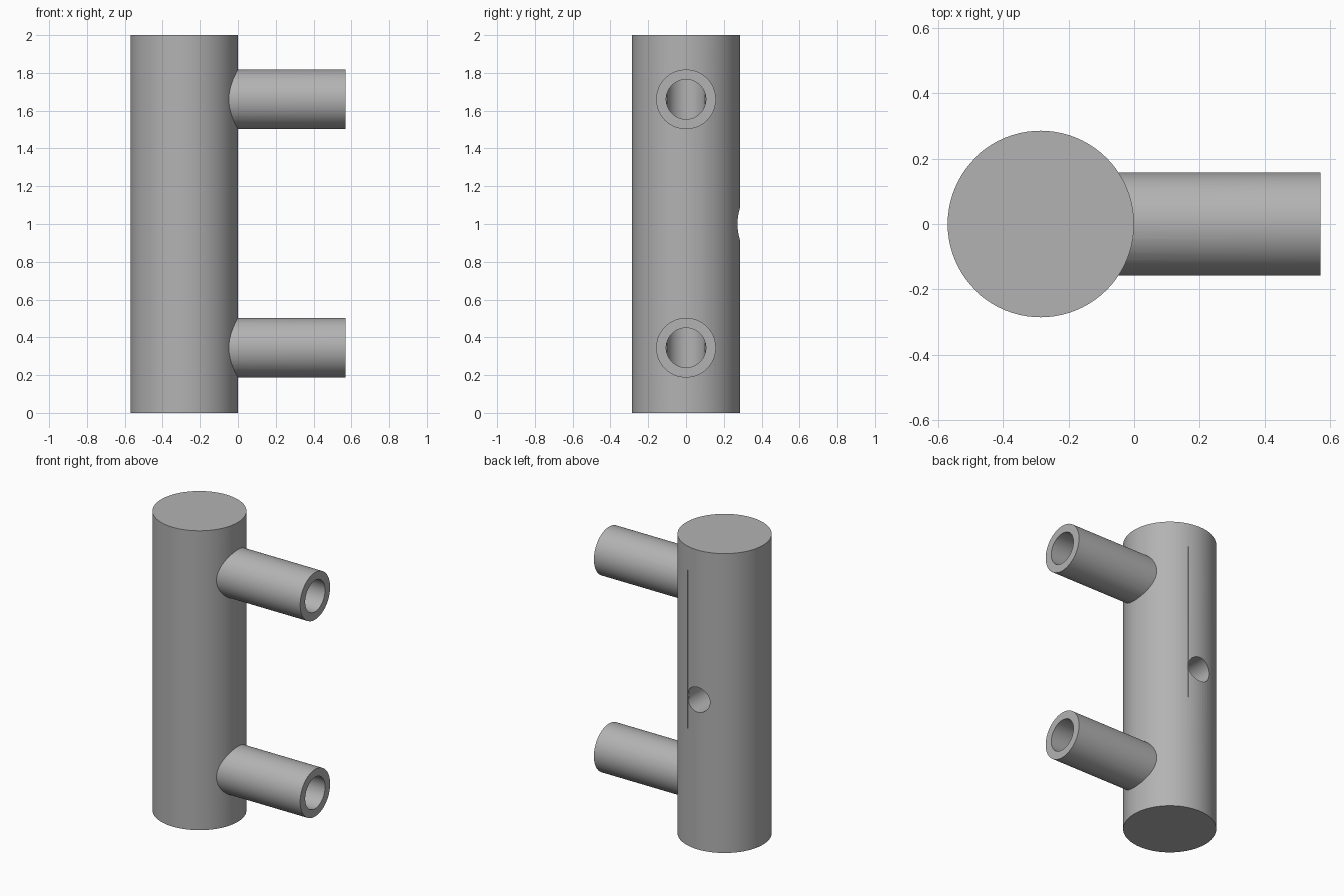
import bpy
from math import pi, radians

cube = bpy.data.objects.get("Cube")
if cube:
    bpy.data.objects.remove(cube, do_unlink=True)

AXIS_X, RADIUS, HEIGHT = -0.285, 0.285, 2.0
PORT_HEIGHTS = (0.345, 1.66)
END_X = 0.57

# Single plain grey material
grey = bpy.data.materials.new("satin grey")
grey.use_nodes = True
colour = (0.45, 0.45, 0.45, 1)
grey.diffuse_color = colour
grey.node_tree.nodes["Principled BSDF"].inputs["Base Color"].default_value = colour


def cylinder(name, radius, length, centre, rotation=(0, 0, 0), sides=64):
    bpy.ops.mesh.primitive_cylinder_add(vertices=sides, radius=radius, depth=length,
                                        location=centre, rotation=rotation)
    ob = bpy.context.object
    ob.name = name
    ob.data.materials.append(grey)
    return ob


def along_x(name, radius, start, end, z):
    return cylinder(name, radius, end - start, ((start + end) / 2, 0, z), (0, pi / 2, 0))


def combine(target, tool, operation):
    mod = target.modifiers.new(operation.lower(), "BOOLEAN")
    mod.operation, mod.solver, mod.object = operation, "EXACT", tool
    bpy.ops.object.select_all(action="DESELECT")
    target.select_set(True)
    bpy.context.view_layer.objects.active = target
    bpy.ops.object.modifier_apply(modifier=mod.name)
    bpy.data.objects.remove(tool, do_unlink=True)


# Upright column with two side pipes
body = cylinder("manifold_body", RADIUS, HEIGHT, (AXIS_X, 0, HEIGHT / 2), sides=80)
for z in PORT_HEIGHTS:
    combine(body, along_x("side_pipe", 0.158, AXIS_X, END_X, z), "UNION")

# Closed inner channel, pipe bores and rear port
channel = cylinder("inner_channel", 0.1, 1.64, (AXIS_X, 0, 1.0))
for z in PORT_HEIGHTS:
    combine(channel, along_x("pipe_bore", 0.105, AXIS_X, END_X + 0.1, z), "UNION")
rear_port = cylinder("rear_port", 0.083, 0.4, (AXIS_X, 0.2, 1.0), (pi / 2, 0, 0))
combine(channel, rear_port, "UNION")
combine(body, channel, "DIFFERENCE")

# Hairline slit beside the rear port
bpy.ops.mesh.primitive_cube_add(size=1, location=(AXIS_X + 0.082, 0.28, 1.31))
slit = bpy.context.object
slit.scale = (0.006, 0.04, 1.06)
slit.data.materials.append(grey)
combine(body, slit, "DIFFERENCE")

bpy.ops.object.shade_smooth_by_angle(angle=radians(30))
